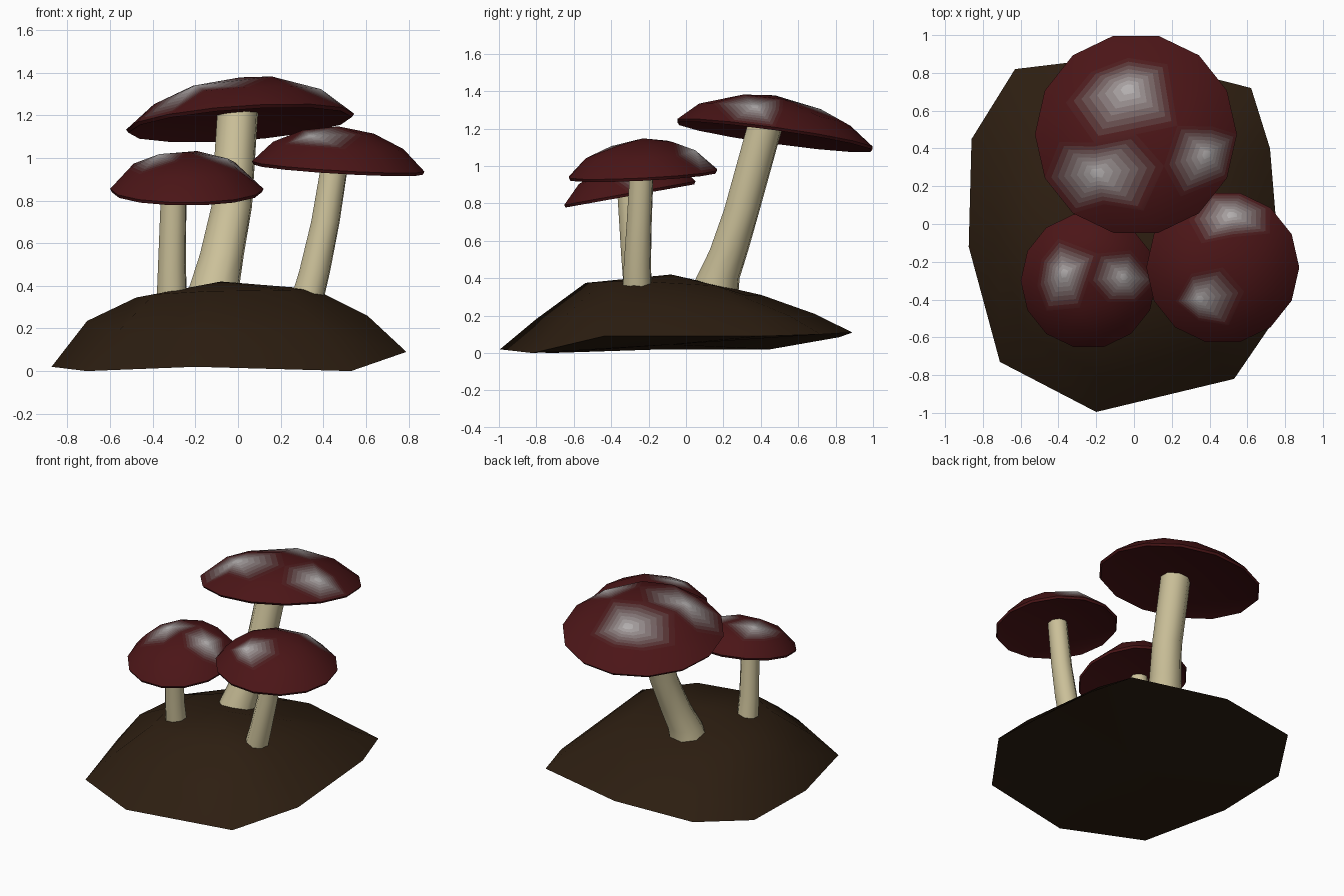
import bpy, bmesh
from math import cos, sin, pi, radians, hypot

if "Cube" in bpy.data.objects:
    bpy.data.objects.remove(bpy.data.objects["Cube"])


def material(name, rgb):
    m = bpy.data.materials.new(name)
    m.diffuse_color = (*rgb, 1)
    m.use_nodes = True
    m.node_tree.nodes["Principled BSDF"].inputs["Base Color"].default_value = m.diffuse_color
    return m


RED, WHITE = (0.070, 0.0075, 0.0085), (0.50, 0.48, 0.48)
BANDS = 8
soil = material("soil", (0.026, 0.013, 0.0055))
cream = material("stem_cream", (0.60, 0.53, 0.32))
cap_mats = [material("cap_red", RED)]
for k in range(BANDS):
    w = max(0, 1 - (k + 0.5) / BANDS) ** 1.7
    cap_mats.append(material(f"spot_{k}", [r + (h - r) * w for r, h in zip(RED, WHITE)]))


def finish(name, bm, mats, angle):
    bmesh.ops.recalc_face_normals(bm, faces=bm.faces[:])
    me = bpy.data.meshes.new(name)
    bm.to_mesh(me)
    bm.free()
    for m in mats:
        me.materials.append(m)
    ob = bpy.data.objects.new(name, me)
    bpy.context.collection.objects.link(ob)
    bpy.ops.object.select_all(action='DESELECT')
    ob.select_set(True)
    bpy.context.view_layer.objects.active = ob
    bpy.ops.object.shade_smooth_by_angle(angle=radians(angle))
    return ob


def bridge(bm, a, b):
    n = len(a)
    for i in range(n):
        j = (i + 1) % n
        bm.faces.new((a[i], a[j], b[j], b[i]))


def fan(bm, ring, centre):
    for i in range(len(ring)):
        bm.faces.new((ring[i], ring[(i + 1) % len(ring)], centre))


# Soil mound: irregular tilted rim, two upper rings, a peak and a flat underside.
# Each rim point: x, y, z, then the heights of the middle and inner rings
rim = [(-0.875, -0.12, 0.02, 0.235, 0.345), (-0.86, 0.45, 0.02, 0.21, 0.33),
       (-0.63, 0.82, 0.085, 0.19, 0.30), (-0.05, 0.89, 0.11, 0.21, 0.31),
       (0.62, 0.72, 0.10, 0.20, 0.31), (0.72, 0.40, 0.09, 0.24, 0.36),
       (0.79, -0.44, 0.09, 0.26, 0.385), (0.53, -0.82, 0.0, 0.18, 0.38),
       (-0.20, -0.995, 0.02, 0.18, 0.375), (-0.71, -0.73, 0.0, 0.17, 0.36)]
px, py = -0.08, -0.08


def mound():
    bm = bmesh.new()

    def ring(s, zs):
        return [bm.verts.new((px + (p[0] - px) * s, py + (p[1] - py) * s, z))
                for p, z in zip(rim, zs)]
    outer = ring(1, [p[2] for p in rim])
    mid = ring(0.79, [p[3] for p in rim])
    inner = ring(0.5, [p[4] for p in rim])
    bridge(bm, outer, mid)
    bridge(bm, mid, inner)
    fan(bm, inner, bm.verts.new((px, py, 0.42)))
    fan(bm, outer, bm.verts.new((px, py, 0.045)))
    finish("soil_mound", bm, [soil], 60)


# Stems: eight-sided tubes through a few (x, y, z, radius) stations
def stem(name, stations):
    bm = bmesh.new()
    rings = [[bm.verts.new((x + r * cos(pi * i / 4 + 0.3), y + r * sin(pi * i / 4 + 0.3), z))
              for i in range(8)] for x, y, z, r in stations]
    for a, b in zip(rings, rings[1:]):
        bridge(bm, a, b)
    bm.faces.new(rings[0])
    bm.faces.new(rings[-1])
    finish(name, bm, [cream], 50)


# Caps: a tilted low-poly dome with a thin rim, shallow underside and faded spots
def cap(name, centre, R, H, power, tilt, spots, sides=14):
    bm = bmesh.new()
    cx, cy, cz = centre

    def vert(x, y, z):
        return bm.verts.new((cx + x * R, cy + y * R, cz + z + (tilt[0] * x + tilt[1] * y) * R))

    def circle(r, n, z, turn=0.0):
        return [vert(r * cos(2 * pi * i / n + turn), r * sin(2 * pi * i / n + turn), z)
                for i in range(n)]

    def dome(x, y):
        return vert(x, y, H * max(0, 1 - x * x - y * y) ** power)
    local = [((x - cx) / R, (y - cy) / R) for x, y in spots]
    spot_verts = [dome(*p) for p in local]
    for r, n, turn in ((0, 1, 0), (0.42, 6, 0.2), (0.76, 12, 0.1)):
        for i in range(n):
            x, y = r * cos(2 * pi * i / n + turn), r * sin(2 * pi * i / n + turn)
            if all(hypot(x - u, y - v) > 0.27 for u, v in local):
                dome(x, y)
    circle(1, sides, 0)
    lower = circle(0.98, sides, -0.015)
    bmesh.ops.convex_hull(bm, input=bm.verts[:])
    low = set(lower)
    bmesh.ops.delete(bm, geom=[f for f in bm.faces if set(f.verts) <= low], context='FACES')
    under = circle(0.85, sides, 0.005)
    bridge(bm, lower, under)
    fan(bm, under, vert(0, 0, 0.035))

    # Spots: split the triangles around a vertex into fading bands
    for v in spot_verts:
        c = v.co.copy()
        pairs = [(lp.link_loop_next.vert, lp.link_loop_prev.vert) for lp in v.link_loops]
        bmesh.ops.delete(bm, geom=[v], context='VERTS')
        hub = bm.verts.new(c)
        spokes = {}
        for a in {p for pair in pairs for p in pair}:
            spokes[a] = [hub] + [bm.verts.new(c.lerp(a.co, k / BANDS)) for k in range(1, BANDS)] + [a]
        for a, b in pairs:
            A, B = spokes[a], spokes[b]
            for k in range(BANDS):
                corners = (hub, A[1], B[1]) if k == 0 else (A[k], A[k + 1], B[k + 1], B[k])
                bm.faces.new(corners).material_index = k + 1
    finish(name, bm, cap_mats, 50)


mound()
stem("tall_stem", [(-0.13, 0.15, 0.30, 0.135), (-0.11, 0.17, 0.40, 0.122), (-0.075, 0.23, 0.55, 0.108),
                   (-0.03, 0.30, 0.77, 0.10), (0.0, 0.43, 1.24, 0.10)])
stem("right_stem", [(0.32, -0.26, 0.32, 0.082), (0.36, -0.26, 0.47, 0.076),
                    (0.41, -0.25, 0.70, 0.07), (0.46, -0.235, 1.01, 0.066)])
stem("left_stem", [(-0.31, -0.26, 0.33, 0.075), (-0.31, -0.28, 0.50, 0.068), (-0.30, -0.31, 0.89, 0.062)])

cap("tall_cap", (0.01, 0.475, 1.17), 0.535, 0.208, 0.8, (0.07, -0.14),
    [(-0.03, 0.72), (-0.20, 0.27), (0.39, 0.37)])
cap("right_cap", (0.47, -0.23, 0.96), 0.405, 0.188, 0.75, (-0.06, 0.05),
    [(0.52, 0.05), (0.34, -0.40)])
cap("left_cap", (-0.24, -0.30, 0.855), 0.36, 0.172, 0.65, (0.0, 0.18),
    [(-0.37, -0.26), (-0.05, -0.28)])
